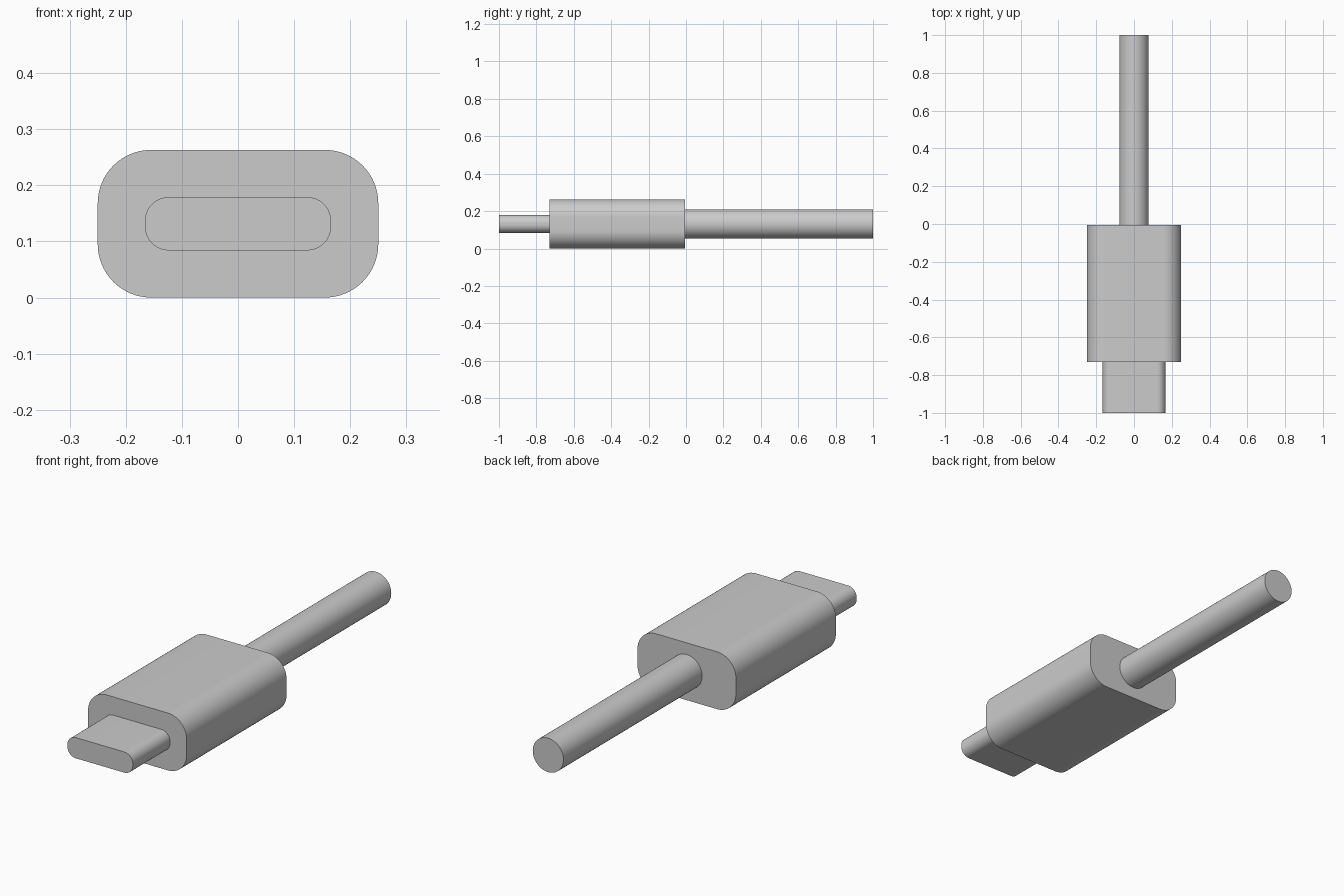
import bpy, bmesh
from math import sin, cos, pi, radians

cube = bpy.data.objects.get("Cube")
if cube:
    bpy.data.objects.remove(cube, do_unlink=True)

grey = bpy.data.materials.new("light grey")
grey.use_nodes = True
colour = (0.6, 0.6, 0.6, 1)
grey.diffuse_color = colour
grey.node_tree.nodes["Principled BSDF"].inputs["Base Color"].default_value = colour

MID_Z = 0.1315


def rounded_bar(name, half_w, half_h, radius, y0, y1, steps=16):
    """Extrude a rounded rectangle along y, centred on the connector axis."""
    bm = bmesh.new()
    verts = []
    corners = [(1, 1), (-1, 1), (-1, -1), (1, -1)]
    for q, (sx, sz) in enumerate(corners):
        for i in range(steps + 1):
            a = (q + i / steps) * pi / 2
            verts.append(bm.verts.new((sx * (half_w - radius) + radius * cos(a), y0,
                                       MID_Z + sz * (half_h - radius) + radius * sin(a))))
    bmesh.ops.remove_doubles(bm, verts=verts, dist=1e-5)
    face = bm.faces.new(list(bm.verts))
    out = bmesh.ops.extrude_face_region(bm, geom=[face], use_keep_orig=True)
    moved = [g for g in out["geom"] if isinstance(g, bmesh.types.BMVert)]
    bmesh.ops.translate(bm, verts=moved, vec=(0, y1 - y0, 0))
    bmesh.ops.recalc_face_normals(bm, faces=bm.faces)
    mesh = bpy.data.meshes.new(name)
    bm.to_mesh(mesh)
    bm.free()
    mesh.materials.append(grey)
    obj = bpy.data.objects.new(name, mesh)
    bpy.context.collection.objects.link(obj)
    bpy.ops.object.select_all(action="DESELECT")
    obj.select_set(True)
    bpy.context.view_layer.objects.active = obj
    bpy.ops.object.shade_smooth_by_angle(angle=radians(30))
    return obj


# Plug tip, grip housing and round cable
rounded_bar("plug_tip", 0.166, 0.0475, 0.043, -1.0, -0.73)
rounded_bar("grip_housing", 0.25, 0.1315, 0.095, -0.73, -0.005)
rounded_bar("cable", 0.078, 0.078, 0.078, -0.005, 1.0)
